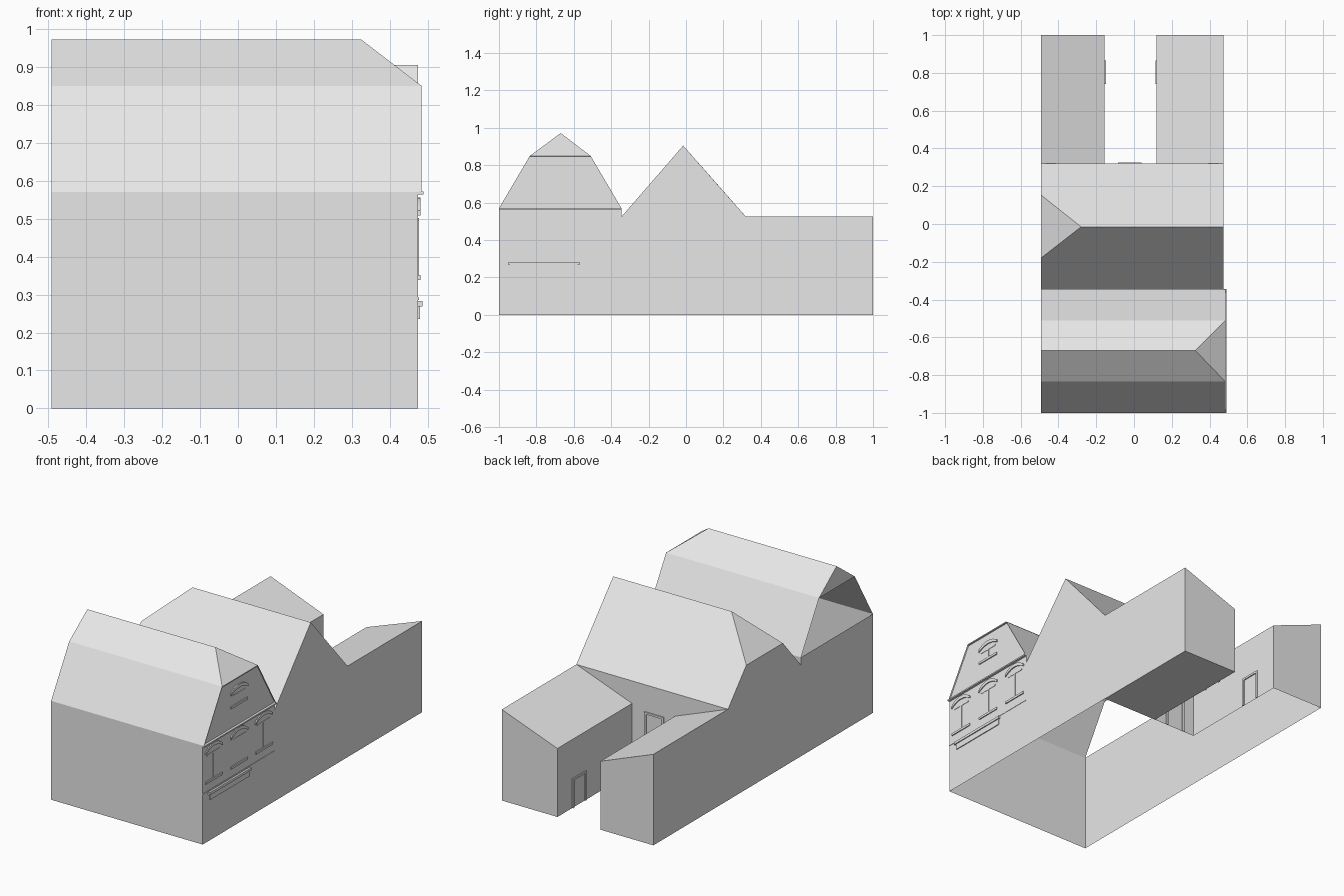
import bpy, math
from mathutils import Vector

if "Cube" in bpy.data.objects:
    bpy.data.objects.remove(bpy.data.objects["Cube"])

grey = bpy.data.materials.new("light_grey")
grey.diffuse_color = (0.8, 0.8, 0.8, 1)
grey.use_nodes = True
grey.node_tree.nodes["Principled BSDF"].inputs["Base Color"].default_value = grey.diffuse_color

L, R = -0.492, 0.475          # left and right walls
F, M, B = -1.0, -0.345, 0.32  # front wall, valley, courtyard wall
IL, IR = -0.155, 0.12         # inner walls of the two wings
EAVE, LOW = 0.525, 0.395      # high and low side of the wing roofs


def shell(name, faces):
    """faces: list of (points, outward direction)"""
    verts, idx = [], []
    for pts, out in faces:
        pts = [Vector(p) for p in pts]
        n = Vector((0, 0, 0))
        for a, b in zip(pts, pts[1:] + pts[:1]):
            n += a.cross(b)
        if n.dot(Vector(out)) < 0:
            pts.reverse()
        idx.append(range(len(verts), len(verts) + len(pts)))
        verts += pts
    me = bpy.data.meshes.new(name)
    me.from_pydata(verts, [], [list(i) for i in idx])
    me.materials.append(grey)
    ob = bpy.data.objects.new(name, me)
    bpy.context.collection.objects.link(ob)
    return ob


def on_x(x, prof):
    return [(x, y, z) for y, z in prof]


def on_y(y, prof):
    return [(x, y, z) for x, z in prof]


def box(name, x, y, z):
    bpy.ops.mesh.primitive_cube_add(size=1, location=[sum(v) / 2 for v in (x, y, z)])
    ob = bpy.context.object
    ob.name = name
    ob.scale = [v[1] - v[0] for v in (x, y, z)]
    ob.data.materials.append(grey)


# Outer walls (open underneath, left front gable open as well)
HIP = 0.715
hf, hb = -0.18, 0.153
shell("right_wall", [(on_x(R, [(F, 0), (1, 0), (1, EAVE), (B, EAVE), (-0.015, 0.905),
      (M, EAVE), (M, 0.57), (-0.51, 0.85), (-0.835, 0.85), (F, 0.57)]), (1, 0, 0))])
shell("left_wall", [
    (on_x(L, [(F, 0), (1, 0), (1, EAVE), (B, EAVE), (hb, HIP), (hf, HIP),
              (M, EAVE), (M, 0.57), (F, 0.57)]), (-1, 0, 0)),
    (on_x(L, [(-0.835, 0.85), (-0.51, 0.85), (-0.67, 0.972)]), (-1, 0, 0))])
shell("front_wall", [(on_y(F, [(L, 0), (R, 0), (R, 0.57), (L, 0.57)]), (0, -1, 0))])
shell("valley_wall", [(on_y(M, [(L, EAVE), (R, EAVE), (R, 0.57), (L, 0.57)]), (0, 1, 0))])
shell("courtyard_wall", [(on_y(B, [(L, EAVE), (IL, LOW), (IL, 0), (IR, 0), (IR, LOW), (R, EAVE)]),
                          (0, 1, 0))])

# Wings with lean-to roofs falling to the courtyard
for side, o, i, d in (("left", L, IL, 1), ("right", R, IR, -1)):
    shell(side + "_wing", [
        (on_y(1, [(o, 0), (i, 0), (i, LOW), (o, EAVE)]), (0, 1, 0)),
        (on_x(i, [(B, 0), (1, 0), (1, LOW), (B, LOW)]), (d, 0, 0)),
        ([(o, B, EAVE), (o, 1, EAVE), (i, 1, LOW), (i, B, LOW)], (0, 0, 1))])
shell("right_wing_floor", [([(IR, B, 0), (R, B, 0), (R, 1, 0), (IR, 1, 0)], (0, 0, -1))])

# Middle roof, half hipped on the left
ridge = [(R, -0.015, 0.905), (-0.28, -0.015, 0.905)]
up = (0, 0, 1)
shell("middle_roof", [
    ([(L, M, EAVE), (R, M, EAVE)] + ridge + [(L, hf, HIP)], up),
    ([(L, B, EAVE), (R, B, EAVE)] + ridge + [(L, hb, HIP)], up),
    ([ridge[1], (L, hf, HIP), (L, hb, HIP)], up)])

# Front gambrel roof, half hipped on the right
RO = 0.484
faces = []
for eave, knee in ((F, -0.835), (M, -0.51)):
    faces.append(([(L, eave, 0.57), (RO, eave, 0.57), (RO, knee, 0.85), (L, knee, 0.85)], up))
    faces.append(([(L, knee, 0.85), (RO, knee, 0.85), (0.325, -0.67, 0.972), (L, -0.67, 0.972)], up))
faces.append(([(RO, -0.835, 0.85), (RO, -0.51, 0.85), (0.325, -0.67, 0.972)], up))
shell("front_roof", faces)

# Mouldings on the right gable
box("gable_cornice", (R, 0.489), (F, M), (0.564, 0.572))
box("hip_cornice", (R, RO), (-0.835, -0.51), (0.844, 0.85))
box("floor_band", (R, 0.477), (F, M), (0.286, 0.292))

# Sign board with ledge
box("sign_board", (R, 0.48), (-0.94, -0.58), (0.235, 0.27))
box("sign_ledge", (R, 0.486), (-0.95, -0.57), (0.268, 0.283))


# Windows: arched hood, sill and T-shaped bars
def window(n, y, sill, spring, rise):
    w, t, x1 = 0.078, 0.014, 0.481
    arc = lambda h, s: [(y + s * w * k / 5, spring + h * (1 - (k / 5) ** 2)) for k in range(-5, 6)]
    top, low = arc(rise, 1), [(a, b - t) for a, b in arc(rise - 0.006, 1)]
    fs = [(on_x(x1, top + low[::-1]), (1, 0, 0))]
    for line, d in ((top, 1), (low, -1)):
        for (a, b), (c, e) in zip(line, line[1:]):
            fs.append(([(R, a, b), (x1, a, b), (x1, c, e), (R, c, e)], (0, 0, d)))
    for k, d in ((0, -1), (-1, 1)):
        (a, b), (c, e) = top[k], low[k]
        fs.append(([(R, a, b), (x1, a, b), (x1, c, e), (R, c, e)], (0, d, 0)))
    shell(f"window_hood_{n}", fs)
    box(f"window_sill_{n}", (R, x1), (y - 0.075, y + 0.075), (sill, sill + 0.013))
    box(f"window_mullion_{n}", (R, 0.477), (y - 0.005, y + 0.005), (sill + 0.013, spring - 0.02))
    box(f"window_transom_{n}", (R, 0.477), (y - 0.06, y + 0.06), (spring - 0.028, spring - 0.02))


for n, y in enumerate((-0.9, -0.67, -0.445)):
    window(n, y, 0.338, 0.522, 0.034)
window(3, -0.67, 0.685, 0.775, 0.028)

# Door frames on the wing inner walls and the courtyard wall
T, P = 0.012, 0.006
for side, x in (("left", (IL, IL + P)), ("right", (IR - P, IR))):
    box(side + "_door_jamb_a", x, (0.74, 0.74 + T), (0, 0.17))
    box(side + "_door_jamb_b", x, (0.865 - T, 0.865), (0, 0.17))
    box(side + "_door_lintel", x, (0.74 + T, 0.865 - T), (0.17 - T, 0.17))
box("courtyard_door_jamb_a", (-0.085, -0.085 + T), (B, B + P), (0, 0.37))
box("courtyard_door_jamb_b", (0.04 - T, 0.04), (B, B + P), (0, 0.37))
box("courtyard_door_lintel", (-0.085 + T, 0.04 - T), (B, B + P), (0.37 - T, 0.37))
